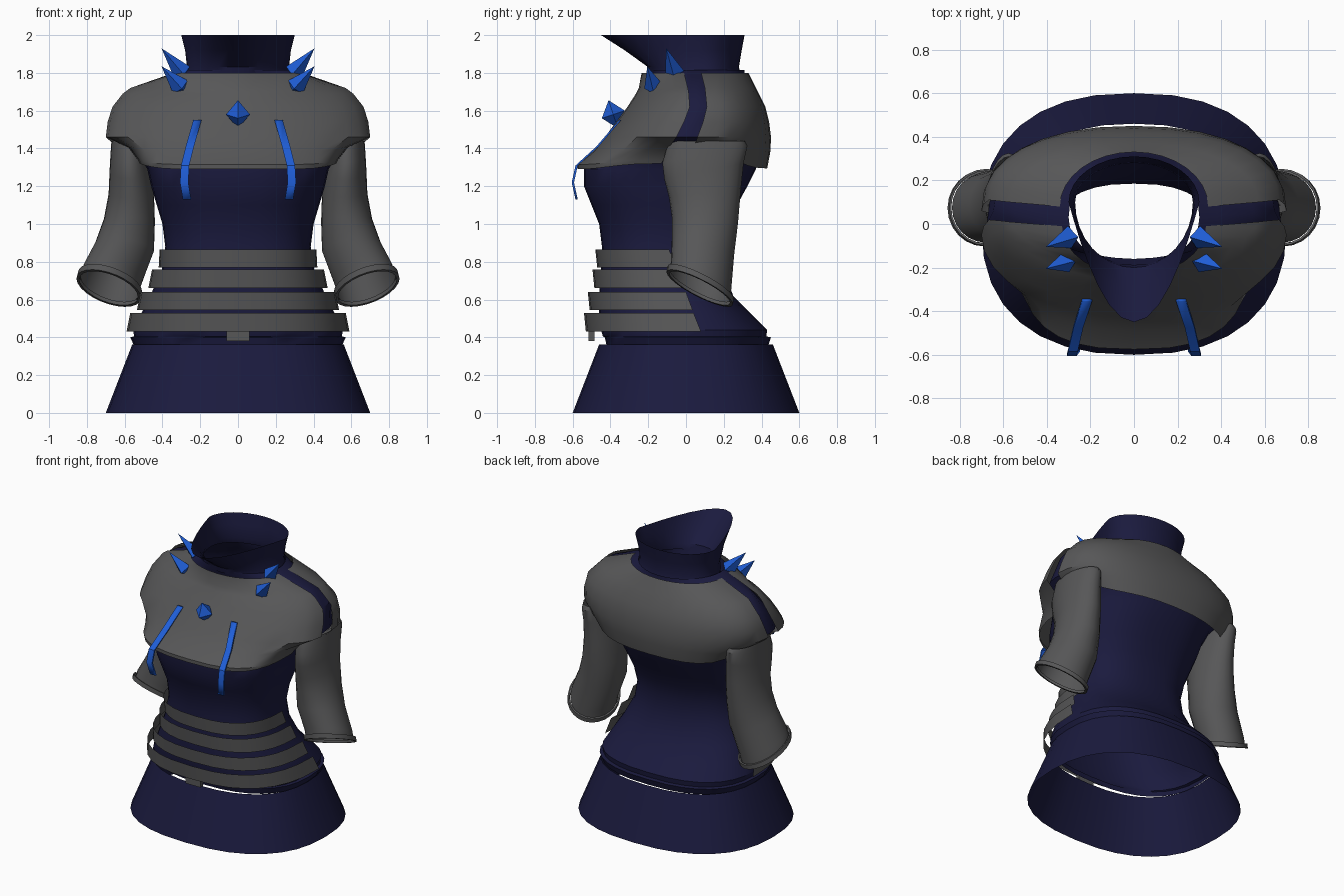
import bpy, bmesh, math
from mathutils import Vector

if "Cube" in bpy.data.objects:
    bpy.data.objects.remove(bpy.data.objects["Cube"])


def material(name, rgb):
    m = bpy.data.materials.new(name)
    m.diffuse_color = (*rgb, 1)
    m.use_nodes = True
    m.node_tree.nodes["Principled BSDF"].inputs["Base Color"].default_value = m.diffuse_color
    return m


NAVY = material("navy cloth", (0.0105, 0.0105, 0.048))
GRAY = material("gray plate", (0.095, 0.095, 0.097))
BLUE = material("bright blue", (0.014, 0.112, 0.68))


def make(name, verts, faces, mat, smooth=True):
    me = bpy.data.meshes.new(name)
    me.from_pydata([tuple(v) for v in verts], [], faces)
    me.materials.append(mat)
    ob = bpy.data.objects.new(name, me)
    bpy.context.collection.objects.link(ob)
    if smooth:
        bpy.context.view_layer.objects.active = ob
        ob.select_set(True)
        bpy.ops.object.shade_smooth_by_angle(angle=math.radians(35))
        ob.select_set(False)
    return ob


def loft(name, rings, mat, closed=True):
    """Skin a list of rings, ordered from low to high."""
    n = len(rings[0])
    faces = []
    for k in range(len(rings) - 1):
        for i in range(n if closed else n - 1):
            j = (i + 1) % n
            faces.append((k * n + i, k * n + j, k * n + n + j, k * n + n + i))
    return make(name, [p for r in rings for p in r], faces, mat)


def half(z, w, y0, y1, a=0.85, lift=0.0, b=None, n=16):
    """Half of a rounded section, side to side through y1; lift raises its ends."""
    b = a if b is None else b
    side = 1 if y1 > y0 else -1
    pts = []
    for i in range(n + 1):
        t = math.pi * i / n
        c, s = math.cos(t), max(0.0, math.sin(t))
        u = math.copysign(abs(c) ** a, c)
        pts.append((side * w * u, y0 + (y1 - y0) * s ** b, z + lift * abs(u) ** 7))
    return pts


def full(z, w, y0, yf, yb, a=0.85, b=None, back_a=None):
    return half(z, w, y0, yf, a, 0, b)[:-1] + half(z, w, y0, yb, back_a or a)[:-1]


# skirt
loft("skirt", [full(0, .70, 0, -.60, .60, .83), full(.362, .56, 0, -.46, .46, .83)], NAVY)

# torso cloth: z, half width, side y, front y, back y, roundness
torso = [(.355, .55, 0, -.42, .435, .8), (.40, .57, 0, -.43, .45, .8),
         (.405, .55, 0, -.44, .425, .8), (.44, .555, 0, -.45, .43, .8),
         (.53, .51, -.02, -.46, .34, .8), (.62, .465, -.06, -.46, .25, .8),
         (.75, .405, -.1, -.45, .20, .8), (.88, .385, -.1, -.445, .185, .8),
         (1.0, .40, -.09, -.46, .22, .8), (1.1, .43, -.08, -.50, .27, .8),
         (1.2, .46, -.07, -.54, .325, .8), (1.29, .48, -.07, -.54, .37, .8),
         (1.38, .53, -.04, -.45, .40, .85), (1.46, .675, 0, -.39, .415, 1.08, None, .88),
         (1.62, .645, .06, -.25, .38, 1.05, None, .92), (1.72, .55, .05, -.16, .33, 1.15),
         (1.78, .385, .04, -.18, .31, 1.05), (1.815, .30, .03, -.19, .31, 1)]
loft("torso", [full(*r) for r in torso], NAVY)

# flared collar with a pointed front
loft("collar", [full(1.79, .285, .1, -.19, .29, 1), full(1.83, .27, .1, -.20, .28, 1),
                full(1.92, .28, .1, -.325, .295, 1, 1.5),
                full(2.0, .30, .1, -.45, .31, 1, 2.0)], NAVY)

# chest and back plates, leaving a cloth strip over the shoulder
front = [(1.29, .52, -.13, -.575, .73, .03), (1.315, .53, -.12, -.575, .73, .025),
         (1.385, .58, -.09, -.49, .85, .02), (1.46, .70, -.05, -.43, 1.0),
         (1.54, .69, -.01, -.37, 1.0), (1.62, .665, .02, -.31, 1.02),
         (1.69, .61, .015, -.265, 1.15), (1.72, .57, .01, -.25, 1.35),
         (1.80, .33, -.01, -.235, 1)]
loft("chest_plate", [half(*r) for r in front], GRAY, False)
back = [(1.295, .59, .03, .43, .85, .11), (1.385, .65, .045, .447, .87, .03),
        (1.46, .70, .06, .45, .88), (1.54, .69, .09, .44, .88),
        (1.62, .665, .11, .42, .9), (1.72, .57, .10, .37, .95),
        (1.80, .34, .08, .33, 1)]
loft("back_plate", [half(*r) for r in back], GRAY, False)

# four waist bands, open at the back, with slanted ends
bands = [(.43, .53, .59, .57, -.53, -.54, .08, .04),
         (.545, .64, .535, .515, -.51, -.52, .035, .0),
         (.66, .76, .475, .455, -.485, -.495, -.01, -.05),
         (.77, .865, .42, .415, -.47, -.48, -.05, -.09)]
for i, (z0, z1, w0, w1, f0, f1, e0, e1) in enumerate(bands):
    loft(f"waist_band_{i + 1}", [half(z0, w0, e0, f0, .78), half(z1, w1, e1, f1, .78)], GRAY, False)

# buckle under the lowest band
bpy.ops.mesh.primitive_cube_add(size=1, location=(0, -.5, .41))
buckle = bpy.context.object
buckle.name = "buckle"
buckle.scale = (.12, .03, .06)
buckle.data.materials.append(GRAY)


def sleeve_ring(s, cx, cy, cz, rx, ry, sx, sy, k=1.0, n=24):
    pts = []
    for i in range(n):
        t = 2 * math.pi * i / n
        dx, dy = rx * k * math.cos(t), ry * k * math.sin(t)
        pts.append((s * (cx + dx), cy + dy, cz + sx * dx + sy * dy))
    return pts if s > 0 else pts[::-1]


def tidy(ob):
    """Close open ends and point all faces outward."""
    bm = bmesh.new()
    bm.from_mesh(ob.data)
    bmesh.ops.holes_fill(bm, edges=bm.edges)
    bmesh.ops.recalc_face_normals(bm, faces=bm.faces)
    bm.to_mesh(ob.data)
    bm.free()


def gem(name, centre, tip, r, tail):
    """Long four-sided crystal with a short tail."""
    c, t = Vector(centre), Vector(tip)
    d = (t - c).normalized()
    u = d.cross(Vector((0, 1, 0))).normalized()
    v = d.cross(u)
    ring = [c + r * e for e in (u, v, -u, -v)]
    faces = [f for i in range(4) for f in ((0, 1 + i, 1 + (i + 1) % 4), (5, 1 + (i + 1) % 4, 1 + i))]
    tidy(make(name, [t] + ring + [c - d * tail], faces, BLUE, False))


def ribbon(name, s, path, width, thick):
    """Flat strip following the chest."""
    h = width / 2
    tidy(loft(name, [[(s * x - h, y, z), (s * x + h, y, z),
                      (s * x + h, y + thick, z), (s * x - h, y + thick, z)] for x, y, z in path], BLUE))


sleeve = [(.68, .075, .675, .155, .16, .3, -.48), (.665, .08, .73, .155, .16, .28, -.45),
          (.60, .09, .88, .155, .165, .15, -.25), (.575, .10, 1.02, .135, .175, .05, -.1),
          (.565, .10, 1.16, .12, .19, 0, .1), (.57, .095, 1.28, .11, .21, 0, .2),
          (.575, .10, 1.37, .10, .225, 0, .2), (.57, .11, 1.44, .10, .20, 0, 0)]
cuff = [(.685, .073, .66, .155, .16, .3, -.48), (.677, .077, .69, .155, .16, .3, -.48)]
strip = [(.27, -.585, 1.13), (.285, -.605, 1.22), (.28, -.585, 1.31),
         (.255, -.475, 1.41), (.215, -.355, 1.55)]

for side, s in (("left", -1), ("right", 1)):
    # sleeve and its cuff ring
    loft(f"sleeve_{side}", [sleeve_ring(s, *r) for r in sleeve], GRAY)
    loft(f"cuff_{side}", [sleeve_ring(s, *cuff[0], 1.0), sleeve_ring(s, *cuff[0], 1.1),
                          sleeve_ring(s, *cuff[1], 1.1), sleeve_ring(s, *cuff[1], 1.04)], GRAY)
    # collar spikes and chest strip
    gem(f"upper_spike_{side}", (s * .295, -.06, 1.80), (s * .405, -.105, 1.93), .052, .03)
    gem(f"lower_spike_{side}", (s * .305, -.17, 1.725), (s * .405, -.205, 1.835), .052, .04)
    ribbon(f"chest_strip_{side}", s, strip, .044, .012)

# chest gem
gem("chest_gem", (0, -.385, 1.58), (0, -.41, 1.655), .064, .078)
